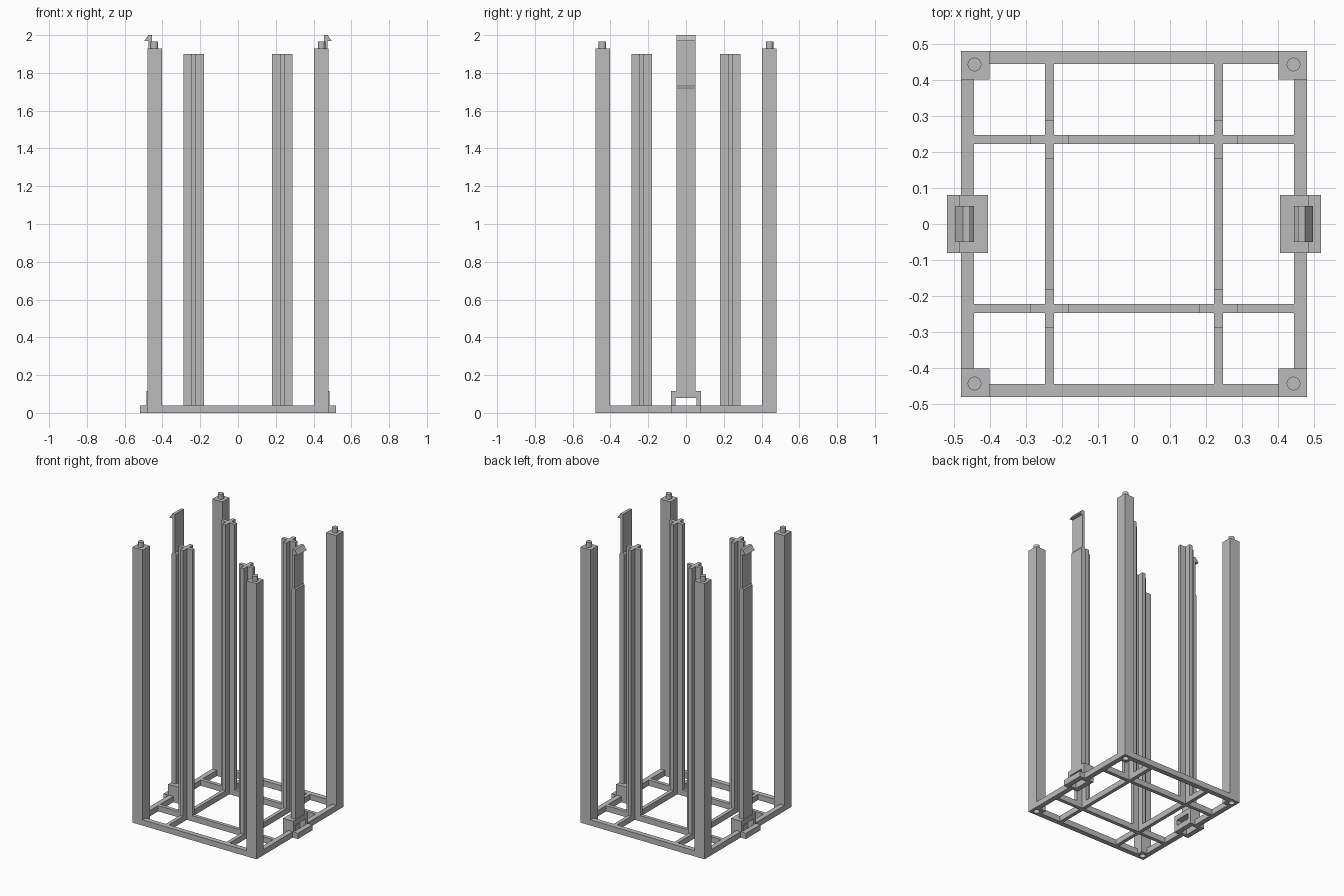
import bpy
import bmesh
from mathutils import Matrix

old = bpy.data.objects.get("Cube")
if old:
    bpy.data.objects.remove(old, do_unlink=True)

grey = bpy.data.materials.new("plain grey")
grey.use_nodes = True
grey.diffuse_color = (0.5, 0.5, 0.5, 1)
grey.node_tree.nodes["Principled BSDF"].inputs["Base Color"].default_value = (0.5, 0.5, 0.5, 1)

RAIL = 0.04              # height of the base rails
OUT, INN = 0.48, 0.445   # outer and inner edge of the base
BAR, HALF = 0.235, 0.0125  # inner bar position and half thickness
POST = 0.402             # inner edge of the corner posts


def finish(name, bm):
    bmesh.ops.recalc_face_normals(bm, faces=bm.faces)
    mesh = bpy.data.meshes.new(name)
    bm.to_mesh(mesh)
    bm.free()
    mesh.materials.append(grey)
    obj = bpy.data.objects.new(name, mesh)
    bpy.context.collection.objects.link(obj)
    return obj


def add_box(bm, xs, ys, zs):
    (x0, x1), (y0, y1), (z0, z1) = xs, ys, zs
    m = Matrix.Translation(((x0 + x1) / 2, (y0 + y1) / 2, (z0 + z1) / 2))
    size = Matrix.Diagonal((abs(x1 - x0), abs(y1 - y0), z1 - z0, 1))
    bmesh.ops.create_cube(bm, size=1, matrix=m @ size)


def add_cylinder(bm, x, y, z0, z1, r):
    bmesh.ops.create_cone(bm, cap_ends=True, segments=32, radius1=r, radius2=r,
                          depth=z1 - z0, matrix=Matrix.Translation((x, y, (z0 + z1) / 2)))


def extrude(bm, points, axis, start, end):
    """Extrude a closed outline along y or z."""
    place = (lambda a, b: (a, start, b)) if axis == "y" else (lambda a, b: (a, b, start))
    face = bm.faces.new([bm.verts.new(place(a, b)) for a, b in points])
    top = bmesh.ops.extrude_face_region(bm, geom=[face])["geom"]
    move = (0, end - start, 0) if axis == "y" else (0, 0, end - start)
    bmesh.ops.translate(bm, vec=move, verts=[v for v in top if isinstance(v, bmesh.types.BMVert)])


# Outer rails, with the side rails broken at the sockets
bm = bmesh.new()
for s in (-1, 1):
    add_box(bm, (-POST, POST), (s * INN, s * OUT), (0, RAIL))
    for t in (-1, 1):
        add_box(bm, (s * INN, s * OUT), (t * 0.08, t * POST), (0, RAIL))
finish("base_rails", bm)

# Grid of inner bars
bm = bmesh.new()
for s in (-1, 1):
    c = s * BAR
    add_box(bm, (-INN, INN), (c - HALF, c + HALF), (0, RAIL))
    near = BAR - HALF
    far = BAR + HALF
    for y0, y1 in ((-INN, -far), (-near, near), (far, INN)):
        add_box(bm, (c - HALF, c + HALF), (y0, y1), (0, RAIL))
finish("inner_bars", bm)

for sx, side in ((-1, "right"), (1, "left")):
    for sy, end in ((-1, "front"), (1, "back")):
        # Corner post with a round hole underneath and a peg on top
        px, py = sx * 0.443, sy * 0.443
        bm = bmesh.new()
        add_box(bm, (sx * POST, sx * OUT), (sy * POST, sy * OUT), (0, 1.93))
        post = finish(f"corner_post_{end}_{side}", bm)
        bm = bmesh.new()
        add_cylinder(bm, px, py, -0.02, 0.04, 0.02)
        cutter = finish("hole_cutter", bm)
        cutter.hide_render = True
        mod = post.modifiers.new("hole", "BOOLEAN")
        mod.operation = "DIFFERENCE"
        mod.solver = "EXACT"
        mod.object = cutter
        bpy.context.view_layer.objects.active = post
        bpy.ops.object.modifier_apply(modifier=mod.name)
        bpy.data.objects.remove(cutter, do_unlink=True)
        bm = bmesh.new()
        add_cylinder(bm, px, py, 1.93, 1.965, 0.019)
        finish(f"peg_{end}_{side}", bm)

        # Upright with a plus-shaped section
        arm, h = 0.054, HALF
        quarter = [(arm, -h), (arm, h), (h, h)]
        plus = []
        for a, b in quarter:
            plus.append((a, b))
        for _ in range(3):
            quarter = [(-b, a) for a, b in quarter]
            plus += quarter
        bm = bmesh.new()
        extrude(bm, [(a + sx * BAR, b + sy * BAR) for a, b in plus], "z", RAIL, 1.9)
        finish(f"plus_upright_{end}_{side}", bm)

    # Socket: flange open underneath, cheeks and a roof over a side window
    bm = bmesh.new()
    for s in (-1, 1):
        add_box(bm, (sx * 0.405, sx * 0.52), (s * 0.055, s * 0.08), (0, RAIL))
        add_box(bm, (sx * 0.405, sx * 0.485), (s * 0.055, s * 0.08), (RAIL, 0.08))
    for x0, x1 in ((0.405, 0.44), (0.485, 0.52)):
        add_box(bm, (sx * x0, sx * x1), (-0.055, 0.055), (0, RAIL))
    add_box(bm, (sx * 0.405, sx * 0.485), (-0.08, 0.08), (0.08, 0.115))
    finish(f"socket_{side}", bm)

    # Tall clip strip, thinner near the top, with a hooked head
    outline = [(0.445, 0.115), (0.48, 0.115), (0.48, 1.72), (0.473, 1.73),
               (0.473, 1.968), (0.497, 1.968), (0.475, 2.0), (0.455, 2.0),
               (0.455, 1.73), (0.445, 1.72)]
    bm = bmesh.new()
    extrude(bm, [(sx * x, z) for x, z in outline], "y", -0.05, 0.05)
    finish(f"clip_strip_{side}", bm)
